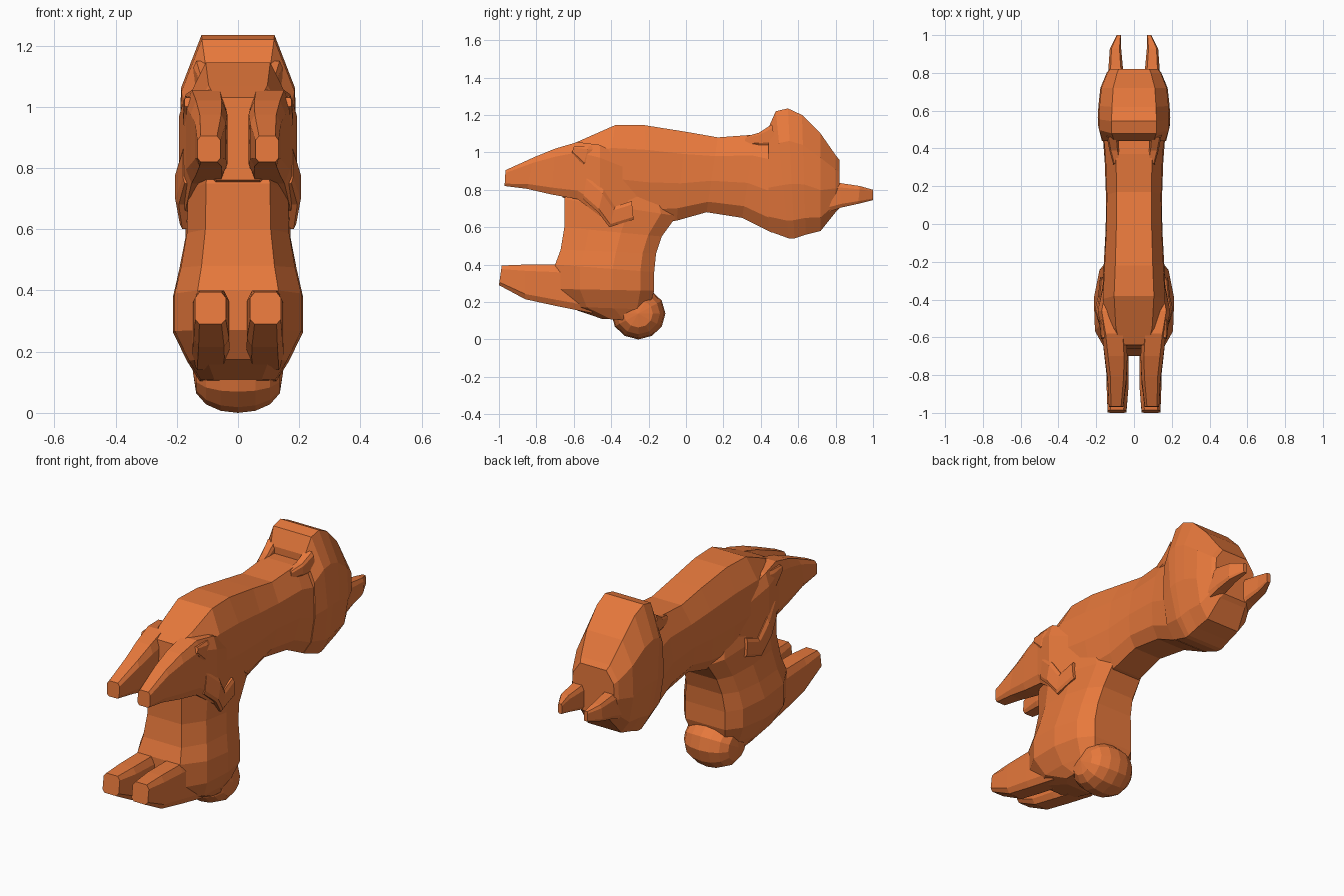
import bpy, bmesh
from mathutils import Vector

mat = bpy.data.materials.new("orange")
mat.diffuse_color = (0.80, 0.19, 0.045, 1)

# Cross-sections: (position from bottom to top, fraction of half width)
ROUND = [(1, .62), (.75, .97), (.42, 1), (.14, .86), (0, .58)]
BOXY = [(1, .7), (.82, 1), (.15, 1), (0, .72)]


def finish(bm, name):
    bmesh.ops.recalc_face_normals(bm, faces=bm.faces)
    me = bpy.data.meshes.new(name)
    bm.to_mesh(me)
    bm.free()
    me.materials.append(mat)
    ob = bpy.data.objects.new(name, me)
    bpy.context.collection.objects.link(ob)
    return ob


def loft(name, sections, shape=ROUND, mirror=False):
    """Each section: bottom (y, z), top (y, z), half width, optional centre x."""
    bm = bmesh.new()
    rings = []
    for s in sections:
        (y0, z0), (y1, z1), w = s[:3]
        cx = s[3] if len(s) > 3 else 0
        loop = [(t, k) for t, k in shape] + [(t, -k) for t, k in reversed(shape)]
        rings.append([bm.verts.new((cx + k * w, y0 + (y1 - y0) * t, z0 + (z1 - z0) * t))
                      for t, k in loop])
    n = len(rings[0])
    for a, b in zip(rings, rings[1:]):
        for i in range(n):
            j = (i + 1) % n
            bm.faces.new((a[i], a[j], b[j], b[i]))
    bm.faces.new(rings[0])
    bm.faces.new(rings[-1])
    ob = finish(bm, name)
    if mirror:
        ob.modifiers.new("mirror", 'MIRROR')
    return ob


# Long trunk
loft("trunk", [
    ((-.66, .76), (-.64, 1.03), .12),
    ((-.58, .72), (-.55, 1.07), .155),
    ((-.45, .66), (-.38, 1.145), .17),
    ((-.2, .62), (-.22, 1.145), .16),
    ((-.05, .635), (0, 1.11), .15),
    ((.11, .68), (.17, 1.08), .148),
    ((.30, .65), (.37, 1.095), .155),
    ((.46, .57), (.46, 1.09), .165)])

# Raised hind block
loft("hind_block", [
    ((.44, .58), (.44, 1.13), .17),
    ((.55, .54), (.48, 1.22), .19),
    ((.58, .54), (.545, 1.235), .192),
    ((.64, .56), (.62, 1.2), .188),
    ((.72, .58), (.72, 1.1), .178),
    ((.80, .68), (.80, .985), .145),
    ((.82, .70), (.82, .96), .13)])

# Thick lower column
loft("lower_column", [
    ((-.1, .8), (-.58, .95), .14),
    ((-.05, .66), (-.65, .75), .168),
    ((-.13, .55), (-.65, .6), .172),
    ((-.16, .46), (-.67, .48), .192),
    ((-.17, .36), (-.70, .40), .213),
    ((-.17, .26), (-.70, .27), .213),
    ((-.2, .16), (-.64, .175), .165),
    ((-.25, .1), (-.45, .11), .125)])

# Rounded heel
bm = bmesh.new()
bmesh.ops.create_uvsphere(bm, u_segments=12, v_segments=8, radius=1)
for v in bm.verts:
    x, y, z = v.co
    r = Vector((x, y)).length
    if r > 1e-4:
        f = r ** .65 / r
        x, y = x * f, y * f
    v.co = (z * .148, -.255 + y * .145, .138 + x * .138)
finish(bm, "heel")

# Paired feet
loft("foot", [
    ((-1.0, .29), (-.985, .395), .05, .09),
    ((-.86, .215), (-.86, .40), .058, .087),
    ((-.7, .18), (-.7, .40), .06, .088),
    ((-.5, .14), (-.5, .38), .06, .09)], BOXY, True)

# Paired arms running back into the shoulders
loft("arm", [
    ((-.97, .82), (-.965, .905), .038, .095),
    ((-.85, .805), (-.81, .975), .05, .09),
    ((-.72, .775), (-.70, 1.02), .06, .095),
    ((-.58, .75), (-.58, 1.055), .065, .105),
    ((-.46, .66), (-.46, 1.04), .07, .122),
    ((-.25, .66), (-.28, .95), .04, .11)], BOXY, True)

# Small shoulder ears
loft("shoulder_ear", [
    ((-.61, 1.0), (-.6, 1.03), .02, .155),
    ((-.55, .93), (-.52, 1.035), .03, .15),
    ((-.40, .95), (-.40, 1.03), .02, .13)], BOXY, True)

# Pointed elbow pads on the sides
loft("elbow_pad", [
    ((-.55, .75), (-.53, .88), .02, .16),
    ((-.47, .68), (-.44, .80), .04, .165),
    ((-.41, .60), (-.38, .71), .03, .16),
    ((-.28, .64), (-.29, .74), .025, .155)], BOXY, True)

# Wedges joining the trunk to the hind block
loft("neck_wedge", [
    ((.31, 1.04), (.32, 1.085), .02, .09),
    ((.39, 1.04), (.39, 1.105), .025, .105),
    ((.48, 1.04), (.46, 1.15), .03, .115)], BOXY, True)

# Paired rear prongs
loft("rear_prong", [
    ((.76, .68), (.76, .85), .045, .095),
    ((.83, .705), (.83, .835), .038, .097),
    ((.92, .725), (.93, .82), .03, .098),
    ((1.0, .745), (1.0, .80), .012, .08)], BOXY, True)
